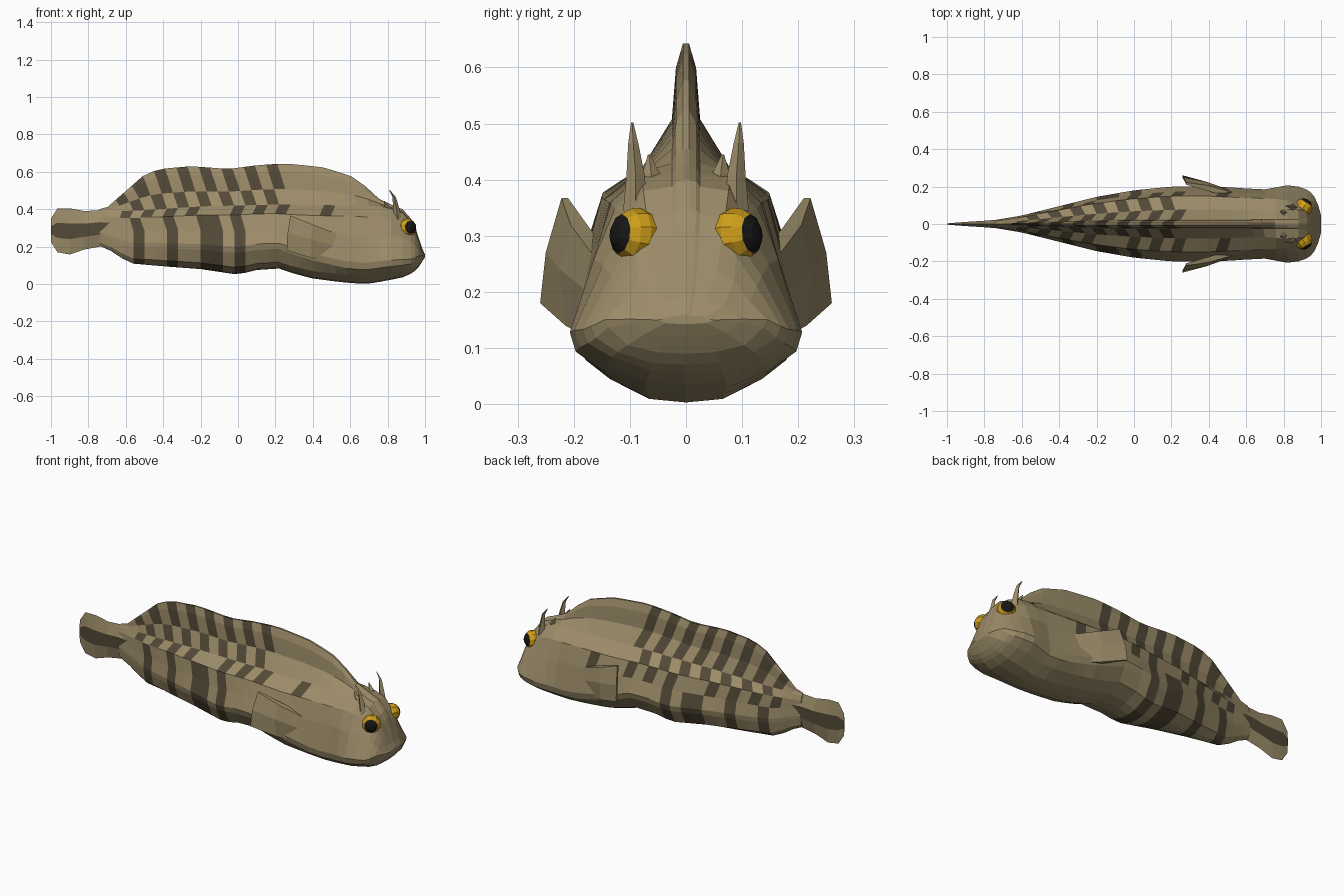
import bpy, bmesh, math
from mathutils import Vector

if "Cube" in bpy.data.objects:
    bpy.data.objects.remove(bpy.data.objects["Cube"])


def material(name, rgb):
    m = bpy.data.materials.new(name)
    m.diffuse_color = (*rgb, 1)
    m.use_nodes = True
    m.node_tree.nodes["Principled BSDF"].inputs["Base Color"].default_value = m.diffuse_color
    return m


SKIN = material("skin", (0.33, 0.26, 0.14))
BAND = material("band", (0.085, 0.066, 0.038))
YELLOW = material("iris", (0.62, 0.34, 0.01))
BLACK = material("pupil", (0.008, 0.008, 0.008))


def curve(x, pts):
    """Piecewise linear profile lookup."""
    if x <= pts[0][0]:
        return pts[0][1]
    for (a, va), (b, vb) in zip(pts, pts[1:]):
        if x <= b:
            return va + (vb - va) * (x - a) / (b - a)
    return pts[-1][1]


def add_object(name, bm, mats):
    bmesh.ops.recalc_face_normals(bm, faces=bm.faces)
    me = bpy.data.meshes.new(name)
    bm.to_mesh(me)
    bm.free()
    for m in mats:
        me.materials.append(m)
    ob = bpy.data.objects.new(name, me)
    bpy.context.collection.objects.link(ob)
    return ob


def loft(name, rings, mats=(SKIN,), is_dark=None):
    """Skin closed rings; is_dark(ring, side) picks the second material."""
    bm = bmesh.new()
    vs = [[bm.verts.new(p) for p in r] for r in rings]
    n = len(rings[0])
    for i in range(len(vs) - 1):
        for j in range(n):
            k = (j + 1) % n
            f = bm.faces.new((vs[i][j], vs[i][k], vs[i + 1][k], vs[i + 1][j]))
            if is_dark and is_dark(i, min(j, n - 1 - j)):
                f.material_index = 1
    for r in (vs[0], vs[-1]):
        c = bm.verts.new(sum((v.co for v in r), Vector()) / n)
        for j in range(n):
            bm.faces.new((r[j], r[(j + 1) % n], c))
    return add_object(name, bm, mats)


# Body profiles: fin crest, shoulder, belly, half width, backward lean of fin rays
TOP = [(-.74, .40), (-.70, .41), (-.62, .48), (-.5, .585), (-.42, .615), (-.25, .63),
       (-.05, .615), (.1, .635), (.25, .645), (.45, .625), (.6, .58), (.7, .51),
       (.77, .44), (.85, .415), (.9, .39), (.94, .325), (.965, .25), (.985, .19), (.999, .16)]
SHOULDER = [(-.74, .385), (-.5, .395), (-.2, .415), (.2, .425), (.6, .42), (.76, .415),
            (.85, .395), (.9, .37), (.94, .31), (.965, .24), (.985, .183), (.999, .157)]
BELLY = [(-.74, .205), (-.7, .19), (-.6, .125), (-.57, .11), (-.4, .095), (-.2, .08), (0, .05),
         (.1, .075), (.22, .083), (.3, .055), (.4, .03), (.55, .01), (.68, .0), (.78, .015),
         (.9, .04), (.94, .065), (.965, .09), (.985, .12), (.999, .143)]
WIDTH = [(-.74, .022), (-.6, .045), (-.4, .095), (-.2, .145), (0, .18), (.2, .20), (.4, .203),
         (.6, .19), (.7, .185), (.82, .207), (.9, .197), (.94, .175), (.965, .145),
         (.985, .10), (.999, .05)]
LEAN = [(-.74, 0), (-.5, .07), (.5, .07), (.78, 0)]
NARROW = [(.7, 1), (.8, .87), (.9, .65), (.95, .72), (.985, .9)]
LIP = [(.2, .6), (.6, .73), (.94, .72), (.985, .5)]


def section(x):
    s, b, w = curve(x, SHOULDER), curve(x, BELLY), curve(x, WIDTH)
    lean, u, lip = curve(x, LEAN), curve(x, NARROW), curve(x, LIP)
    keel = curve(x, [(0, .28), (.3, .35)])
    half = []
    for y, t, l in ((.03, 1, 1), (.10, .8, .8), (.14, .38, .4)):
        xx = x - lean * l
        half.append((xx, y * min(w, .18), s + (curve(xx, TOP) - s) * t))
    for y, d, l in ((.38, 0, 0), (.74 * u, .14, -.35), (.87 * (1 + u) / 2, .38, 0), (1, lip, 0),
                    (.95, lip + .09, 0), (.72, .9, 0), (keel, .985, 0)):
        half.append((x + l * lean, y * w, s - (s - b) * d))
    return half + [(x, 0, b)] + [(p, -q, r) for p, q, r in half[::-1]]


xs = [-.74 + .06 * i for i in range(28)] + [.925, .945, .965, .985, .999]


def body_band(i, j):
    x = xs[i] + .03
    if j == 4 and .43 < x < .54:          # spot above the pectoral fin
        return True
    if not -.6 < x < .3:
        return False
    if j <= 2:                            # dorsal fin stripes
        return i % 2 == 0
    if j == 3:                            # chequered flank
        return i % 2 == 1
    if j == 4:
        return i % 2 == 0 and i % 5 != 0
    return x < .1 and (i % 3 == 0 or -.22 < x < -.08)


def ring_band(i, j):
    """The closing side of the ring (index 20) is the crest strip."""
    return body_band(i, j)


# Roll each ring so that the narrow crest strip closes it symmetrically
loft("body", [section(x) for x in xs], (SKIN, BAND),
     lambda i, j: body_band(i, j) if j else body_band(i, 0))

# Tail fin with a dark central strip
tail = []
for x, lo, hi, t in ((-.62, .22, .38, .03), (-.74, .20, .395, .022), (-.82, .185, .39, .016),
                     (-.90, .158, .405, .011), (-.965, .17, .405, .006), (-1, .225, .35, .003)):
    m = [(x, 0, hi), (x, t, hi - .33 * (hi - lo)), (x, t, lo + .33 * (hi - lo)), (x, 0, lo)]
    tail.append(m + [(x, -p[1], p[2]) for p in (m[2], m[1])])
loft("tail_fin", tail, (SKIN, BAND), lambda i, j: j == 1)


def tentacle(name, points, radii):
    rings = []
    for p, r in zip(points, radii):
        rings.append([(p[0] + r * math.cos(a), p[1] + r * math.sin(a), p[2])
                      for a in (0, math.pi / 2, math.pi, 3 * math.pi / 2)])
    loft(name, rings)


for side, s in (("left", 1), ("right", -1)):
    # Pectoral fin, flaring backward from the flank
    bm = bmesh.new()
    cols = [((.54, .165, .265), (.53, .175, .20), (.50, .17, .115)),
            ((.40, .205, .318), (.39, .225, .24), (.39, .215, .14)),
            ((.28, .222, .367), (.265, .25, .27), (.26, .26, .18))]
    vs = [[bm.verts.new((x, y * s, z)) for x, y, z in c] for c in cols]
    back = [[bm.verts.new((x, (y - d) * s, z)) for x, y, z in c]
            for c, d in zip(cols, (.03, .03, .012))]
    for g in (vs, back):
        for i in range(2):
            for j in range(2):
                bm.faces.new((g[i][j], g[i][j + 1], g[i + 1][j + 1], g[i + 1][j]))
    rim = [(0, 0), (1, 0), (2, 0), (2, 1), (2, 2), (1, 2), (0, 2), (0, 1)]
    for (a, b), (c, d) in zip(rim, rim[1:] + rim[:1]):
        bm.faces.new((vs[a][b], vs[c][d], back[c][d], back[a][b]))
    add_object(side + "_pectoral_fin", bm, (SKIN,))

    # Eye with the pupil facing sideways
    bm = bmesh.new()
    bmesh.ops.create_uvsphere(bm, u_segments=10, v_segments=8, radius=.05)
    for f in bm.faces:
        f.material_index = int(f.calc_center_median().normalized().z > .62)
    look = Vector((.5, .85 * s, .1)).to_track_quat("Z", "Y")
    for v in bm.verts:
        v.co = look @ v.co + Vector((.905, .087 * s, .3))
    add_object(side + "_eye", bm, (YELLOW, BLACK))

    # Tentacles above the eye
    tentacle(side + "_brow_tentacle",
             [(.855, .09 * s, .345), (.845, .09 * s, .41), (.835, .094 * s, .465), (.81, .096 * s, .502)],
             [.022, .016, .009, .002])
    tentacle(side + "_nape_tentacle",
             [(.81, .06 * s, .37), (.80, .062 * s, .41), (.782, .066 * s, .445)],
             [.025, .016, .002])
